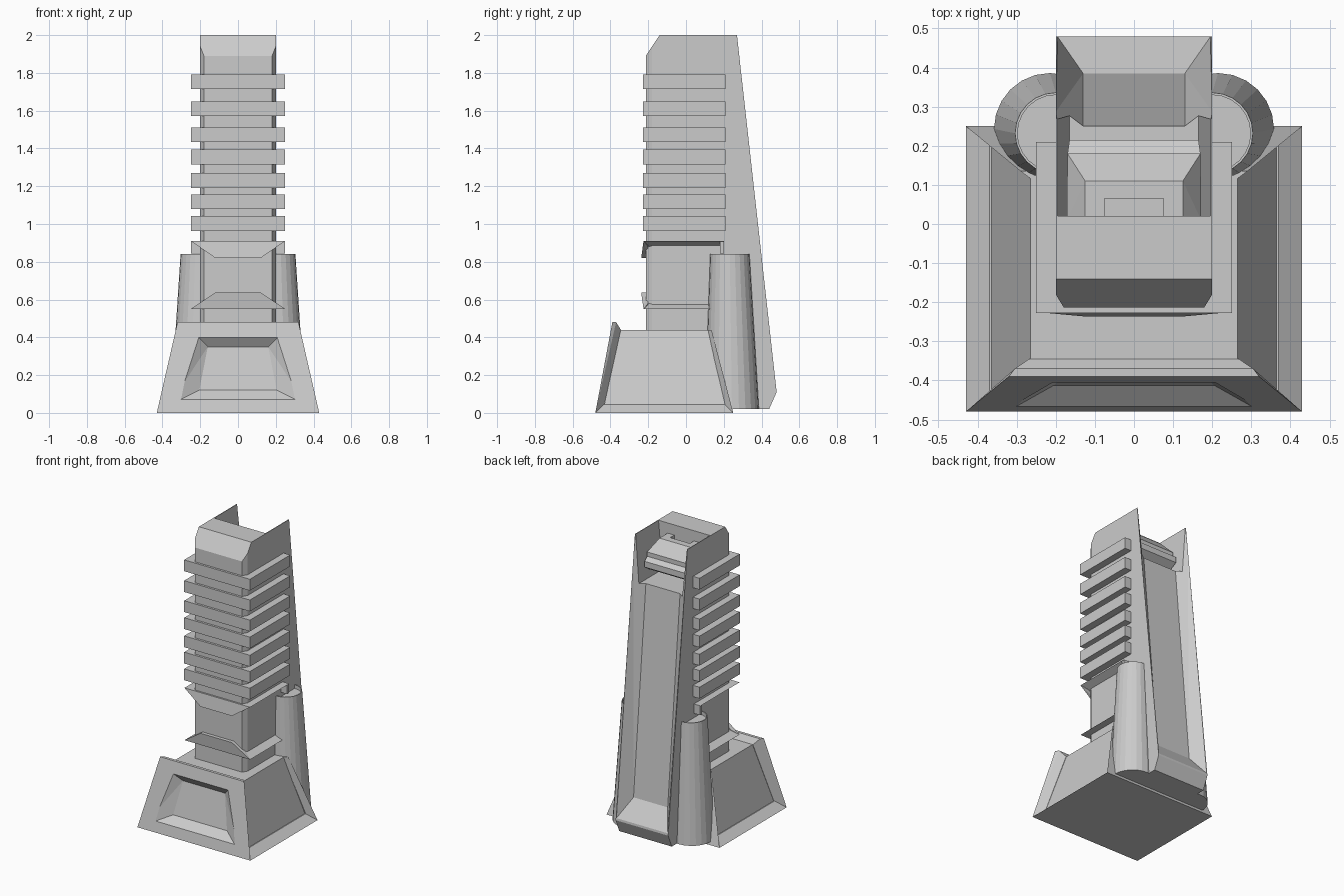
import bpy, bmesh, math

if "Cube" in bpy.data.objects:
    bpy.data.objects.remove(bpy.data.objects["Cube"])

def finish(bm, name):
    bmesh.ops.recalc_face_normals(bm, faces=bm.faces)
    me = bpy.data.meshes.new(name)
    bm.to_mesh(me)
    bm.free()
    ob = bpy.data.objects.new(name, me)
    bpy.context.collection.objects.link(ob)
    return ob

def add_hull(bm, pts):
    vs = [bm.verts.new(p) for p in pts]
    r = bmesh.ops.convex_hull(bm, input=vs)
    junk = [g for g in r['geom_interior'] + r['geom_unused'] if isinstance(g, bmesh.types.BMVert)]
    if junk:
        bmesh.ops.delete(bm, geom=list(set(junk)), context='VERTS')

def sym(pts):
    """Mirror (half width, y, z) points to both sides."""
    return [(s * x, y, z) for x, y, z in pts for s in (-1, 1)]

def hull(name, *groups):
    bm = bmesh.new()
    for g in groups:
        add_hull(bm, g)
    bmesh.ops.dissolve_limit(bm, angle_limit=math.radians(0.5), verts=bm.verts, edges=bm.edges)
    return finish(bm, name)

def box(x0, x1, y0, y1, z0, z1):
    return [(x, y, z) for x in (x0, x1) for y in (y0, y1) for z in (z0, z1)]

def flip(pts):
    return [(-x, y, z) for x, y, z in pts]

def cut(ob, cutters):
    for c in cutters:
        m = ob.modifiers.new("cut", 'BOOLEAN')
        m.operation, m.solver, m.object = 'DIFFERENCE', 'EXACT', c
    bpy.context.view_layer.update()
    dg = bpy.context.evaluated_depsgraph_get()
    me = bpy.data.meshes.new_from_object(ob.evaluated_get(dg))
    ob.modifiers.clear()
    ob.data = me

def drop(*obs):
    for o in obs:
        bpy.data.objects.remove(o)

# Base: plinth, inset core, front slab with recessed panel, rear flange
hull("base_plinth", sym([(.43, -.48, 0), (.43, .25, 0), (.37, -.44, .045), (.37, .235, .045)]))
core = hull("base_core", sym([(.375, -.44, .005), (.375, .24, .005), (.265, -.35, .44), (.265, .12, .44)]))
slab = hull("base_front_slab", sym([(.43, -.48, 0), (.32, -.39, .48), (.305, -.37, .48),
                                    (.375, -.44, .01), (.268, -.345, .44)]))
hull("base_rear_flange", sym([(.43, .25, 0), (.29, .135, .44), (.375, .21, .03), (.263, .115, .44)]))

def panel(x, z, d):
    return (x, -.48 + .1875 * z + d, z)
recess = hull("recess_cutter", sym([panel(.24, .43, -.03), panel(.365, .04, -.03),
                                    panel(.16, .35, .045), panel(.205, .12, .045)]))
cut(core, [recess])
cut(slab, [recess])

# Tower body: side profile with a rear channel and an open bay behind the head
body = hull("tower_body", sym([(.2, y, z) for y, z in (
    (-.18, .42), (-.18, 1.94), (-.14, 2), (.27, 2), (.48, .11), (.44, .02), (.1, .02))]))

def channel_edge(zf, yf, zm):
    ym = .48 - (zm - .11) / 9
    f, m = (.13, yf, zf), (.195, ym, zm)
    return [f, tuple(b + .25 * (b - a) for a, b in zip(f, m))]
channel = hull("channel_cutter", sym(channel_edge(.25, .385, .125) + channel_edge(2.1, .21, 2.1)))
bay = hull("bay_cutter", sym([(.165, .02, 1.67), (.165, .6, 1.67), (.197, .02, 2.02), (.197, .6, 2.02)]))
cut(body, [channel, bay])
hull("tower_front", sym([(.2, -.18, .42), (.2, -.18, 1.94), (.18, -.213, .42), (.18, -.213, 1.89)]))

# Block inside the bay, with a small slot on top
block = hull("bay_block", sym([(.125, .01, 1.93), (.125, .11, 1.93), (.172, .01, 1.87), (.17, .18, 1.85),
                               (.17, .01, 1.76), (.17, .18, 1.78)]))
slot = hull("slot_cutter", box(-.075, .075, 0, .065, 1.88, 2))
cut(block, [slot])
hull("bay_ledge", sym([(.17, .01, 1.82), (.17, .18, 1.82), (.165, .215, 1.8), (.165, .215, 1.76),
                       (.16, .17, 1.73), (.16, .01, 1.73)]))
drop(recess, channel, bay, slot)

# Cooling slats wrapped round front and sides
for i, z in enumerate((1.003, 1.118, 1.23, 1.355, 1.472, 1.61, 1.753)):
    side = box(.185, .25, -.228, .21, z - .039, z + .039)
    hull(f"slat_{i + 1}", box(-.185, .185, -.228, -.17, z - .039, z + .039), side, flip(side))

# Two flared collars, the lower one upside down
for name, zo, zi, zw in (("upper_collar", .91, .82, .88), ("lower_collar", .55, .637, .58)):
    front = sym([(.25, -.225, zo), (.12, -.237, zi), (.12, -.2, zi), (.2, -.2, zo), (.2, -.2, zw)])
    wing = [(x, y, z) for y in (-.225, .2) for x, z in ((.25, zo), (.19, zo), (.19, zw))]
    hull(name, front, wing, flip(wing))
end = box(.19, .248, .18, .2, .845, .908)
hull("collar_end_plates", end, flip(end))

# Tapered boosters at the rear corners with a sunken cap
for s, side in ((-1, "left"), (1, "right")):
    bm = bmesh.new()
    n = 24
    rings = []
    for cx, cy, r, z in ((.215, .243, .143, .02), (.2, .232, .104, .84), (.2, .232, .098, .84), (.2, .232, .098, .815)):
        rings.append([bm.verts.new((s * (cx + r * math.cos(2 * math.pi * k / n)),
                                    cy + r * math.sin(2 * math.pi * k / n), z)) for k in range(n)])
    for a, b in zip(rings, rings[1:]):
        for k in range(n):
            bm.faces.new((a[k], a[(k + 1) % n], b[(k + 1) % n], b[k]))
    bm.faces.new(rings[0])
    bm.faces.new(rings[-1])
    finish(bm, side + "_booster")
